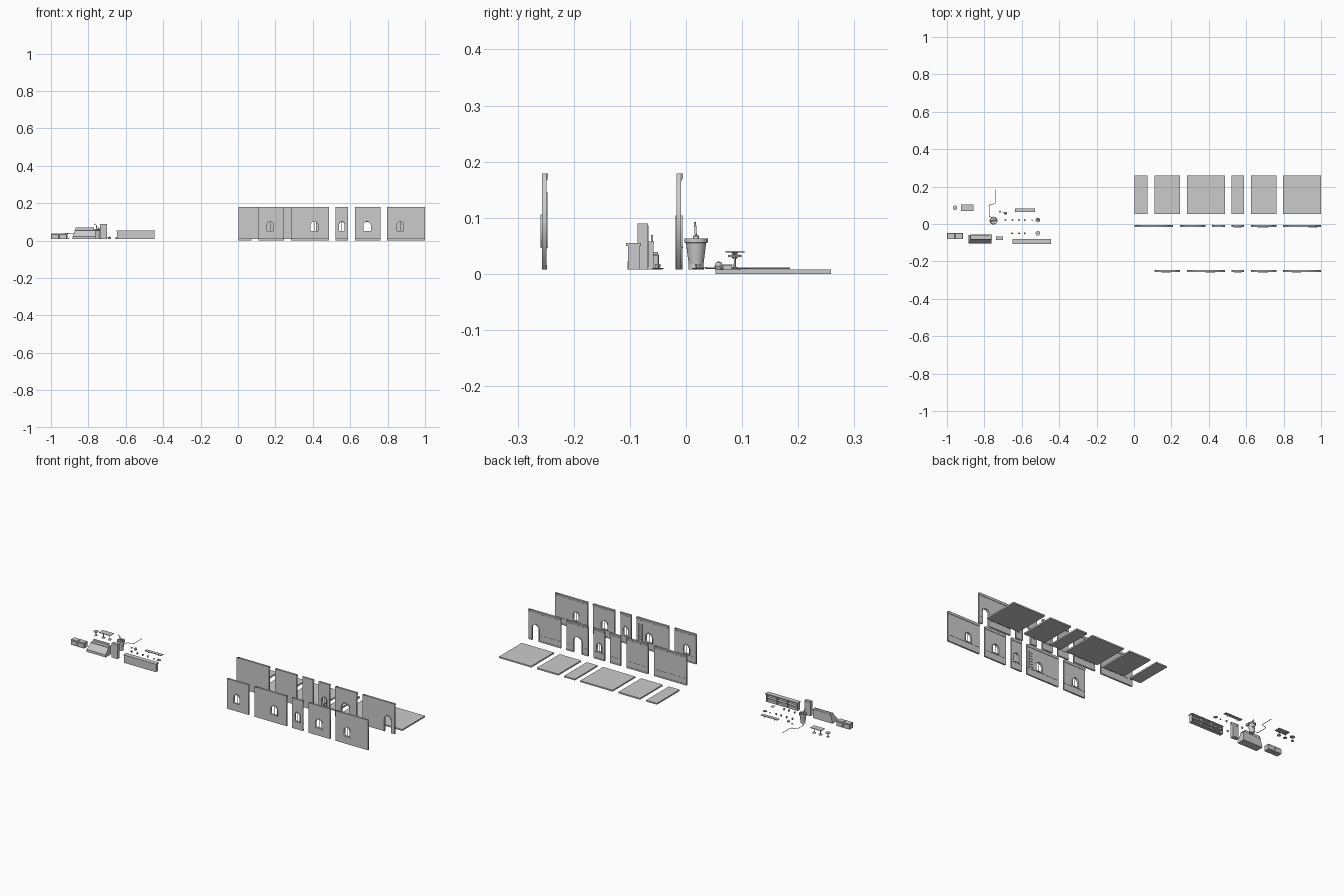
import bpy, bmesh, math
from mathutils import Vector

if "Cube" in bpy.data.objects:
    bpy.data.objects.remove(bpy.data.objects["Cube"])

Z0 = 0.008  # level the walls and props rest on


def mesh_obj(name, bm, smooth=False):
    bmesh.ops.recalc_face_normals(bm, faces=bm.faces)
    me = bpy.data.meshes.new(name)
    bm.to_mesh(me)
    bm.free()
    ob = bpy.data.objects.new(name, me)
    bpy.context.collection.objects.link(ob)
    if smooth:
        bpy.ops.object.select_all(action='DESELECT')
        ob.select_set(True)
        bpy.context.view_layer.objects.active = ob
        bpy.ops.object.shade_smooth_by_angle(angle=math.radians(35))
    return ob


def box(name, x0, x1, y0, y1, z0, z1):
    bm = bmesh.new()
    bmesh.ops.create_cube(bm, size=1)
    for v in bm.verts:
        v.co = ((x0 + x1) / 2 + v.co.x * (x1 - x0), (y0 + y1) / 2 + v.co.y * (y1 - y0),
                (z0 + z1) / 2 + v.co.z * (z1 - z0))
    return mesh_obj(name, bm)


def lathe(name, x, y, prof, n=20):
    bm = bmesh.new()
    vs = [bm.verts.new((r, 0, z)) for r, z in prof]
    es = [bm.edges.new(p) for p in zip(vs, vs[1:])]
    bmesh.ops.spin(bm, geom=vs + es, cent=(0, 0, 0), axis=(0, 0, 1), angle=2 * math.pi, steps=n)
    bmesh.ops.remove_doubles(bm, verts=bm.verts, dist=1e-5)
    bmesh.ops.translate(bm, verts=bm.verts, vec=(x, y, 0))
    return mesh_obj(name, bm, True)


def extrude_x(name, x0, x1, prof):
    # closed (y, z) profile swept along x
    bm = bmesh.new()
    f = bm.faces.new([bm.verts.new((x0, y, z)) for y, z in prof])
    r = bmesh.ops.extrude_face_region(bm, geom=[f])
    bmesh.ops.translate(bm, verts=[v for v in r['geom'] if isinstance(v, bmesh.types.BMVert)],
                        vec=(x1 - x0, 0, 0))
    return mesh_obj(name, bm)


def slab(name, loops, y0, y1):
    # upright panel from (x, z) loops; inner loops become holes
    cu = bpy.data.curves.new(name, 'CURVE')
    cu.dimensions, cu.fill_mode, cu.extrude = '2D', 'BOTH', (y1 - y0) / 2
    for pts in loops:
        s = cu.splines.new('POLY')
        s.points.add(len(pts) - 1)
        s.use_cyclic_u = True
        for p, (x, z) in zip(s.points, pts):
            p.co = (x, z, 0, 1)
    ob = bpy.data.objects.new(name, cu)
    bpy.context.collection.objects.link(ob)
    ob.rotation_euler = (math.pi / 2, 0, 0)
    ob.location.y = (y0 + y1) / 2
    bpy.ops.object.select_all(action='DESELECT')
    ob.select_set(True)
    bpy.context.view_layer.objects.active = ob
    bpy.ops.object.convert(target='MESH')
    return ob


def tube(name, pts, r):
    cu = bpy.data.curves.new(name, 'CURVE')
    cu.dimensions, cu.bevel_depth, cu.bevel_resolution, cu.use_fill_caps = '3D', r, 1, True
    s = cu.splines.new('POLY')
    s.points.add(len(pts) - 1)
    for p, c in zip(s.points, pts):
        p.co = (*c, 1)
    ob = bpy.data.objects.new(name, cu)
    bpy.context.collection.objects.link(ob)
    bpy.ops.object.select_all(action='DESELECT')
    ob.select_set(True)
    bpy.context.view_layer.objects.active = ob
    bpy.ops.object.convert(target='MESH')
    return ob


def arch(cx, w, z0, z1, n=10):
    # open arch path from bottom left, over the top, to bottom right
    r = w / 2
    return [(cx - r, z0)] + [(cx - r * math.cos(math.pi * i / n), z1 - r + r * math.sin(math.pi * i / n))
                             for i in range(n + 1)] + [(cx + r, z0)]


def wall(x0, x1, yf, opening=None):
    top, t = 0.179, 0.008
    yb = yf + t
    outer = [(x0, Z0), (x0, top), (x1, top), (x1, Z0)]
    gaps = [(x0, x1)]
    loops = [outer]
    if opening:
        kind, cx, w, h = opening
        fr = 0.004
        if kind == 'door':
            loops = [[(x0, Z0), (x0, top), (x1, top), (x1, Z0)] + arch(cx, w, Z0, h)[::-1]]
            frame = [arch(cx, w + 2 * fr, Z0, h + fr) + arch(cx, w, Z0, h)[::-1]]
            gaps = [(x0, cx - w / 2 - fr), (cx + w / 2 + fr, x1)]
        else:
            loops.append(arch(cx, w, 0.052, h))
            frame = [arch(cx, w + 2 * fr, 0.052 - fr, h + fr), arch(cx, w, 0.052, h)]
            box('window_mullion', cx - 0.001, cx + 0.001, yf + 0.003, yf + 0.005, 0.052, h)
            box('window_sill', cx - w / 2 - 0.006, cx + w / 2 + 0.006, yf - 0.002, yb + 0.003, 0.046, 0.049)
        slab('opening_frame', frame, yf - 0.002, yb + 0.002)
    slab('wall', loops, yf, yb)
    # skirting, dado rail and crown moulding
    for a, b in gaps:
        box('skirting', a, b, yb, yb + 0.0015, Z0, Z0 + 0.008)
        box('dado_rail', a, b, yb, yb + 0.0012, 0.044, 0.047)
    extrude_x('crown_moulding', x0, x1, [(yb, 0.166), (yb + 0.0015, 0.167), (yb + 0.0035, 0.174),
                                         (yb + 0.0035, top), (yb, top)])


# floor tiles
SHARED = [(0.521, 0.589), (0.625, 0.761), (0.796, 1.0)]
for a, b in [(0.003, 0.071), (0.11, 0.246), (0.283, 0.487)] + SHARED:
    box('floor_tile', a, b, 0.053, 0.258, 0, 0.008)

# back row of walls: plain pieces and doorways
openings = [('window', 0.555, 0.028, 0.1), ('door', 0.69, 0.052, 0.1), ('door', 0.957, 0.042, 0.1)]
for (a, b), o in zip([(0.003, 0.208), (0.246, 0.382), (0.418, 0.486)] + SHARED, [None] * 3 + openings):
    wall(a, b, -0.0165, o)
# front row of walls: windows
front = [(0.11, 0.246), (0.283, 0.487)] + SHARED
for (a, b), c, w in zip(front, [0.172, 0.408, 0.555, 0.69, 0.868], [0.036, 0.04, 0.03, 0.04, 0.036]):
    wall(a, b, -0.257, ('window', c, w, 0.102))
# small wall shelves
for i in range(6):
    box('wall_rung', 0.45, 0.474, -0.249, -0.2465, 0.055 + i * 0.016, 0.058 + i * 0.016)
for x in (0.45, 0.472):
    box('wall_rung_side', x, x + 0.002, -0.249, -0.247, 0.05, 0.146)

# padded bench in two halves
for x in (-1.0, -0.957):
    b = box('bench_section', x, x + 0.0425, -0.081, -0.048, Z0, 0.035)
    b.modifiers.new('round', 'BEVEL').width = 0.002
    box('bench_cushion', x + 0.002, x + 0.041, -0.079, -0.05, 0.035, 0.039)

# display case with leaning front
case = extrude_x('display_case', -0.884, -0.762, [(-0.104, Z0), (-0.104, 0.022), (-0.08, 0.055),
                                                  (-0.058, 0.055), (-0.058, Z0)])
for v in case.data.vertices:
    if v.co.x < -0.8 and v.co.z > 0.05:
        v.co.x += 0.012
box('display_top', -0.873, -0.76, -0.082, -0.057, 0.055, 0.058)
box('display_back_ledge', -0.87, -0.77, -0.062, -0.059, 0.058, 0.069)

# tall cabinet
box('cabinet', -0.738, -0.7, -0.086, -0.068, Z0, 0.09)
box('cabinet_door', -0.735, -0.703, -0.068, -0.0665, 0.012, 0.086)

# long counter with open shelves at the back
cx0, cx1, cy0, cy1 = -0.647, -0.446, -0.103, -0.083
box('counter_front', cx0, cx1, cy0, cy0 + 0.003, Z0, 0.05)
for i in range(4):
    x = cx0 + i * (cx1 - cx0 - 0.003) / 3
    box('counter_divider', x, x + 0.003, cy0, cy1, Z0, 0.05)
for z in (Z0, 0.028):
    box('counter_shelf', cx0, cx1, cy0, cy1, z, z + 0.003)
box('counter_top', cx0 - 0.002, cx1 + 0.002, -0.107, -0.08, 0.05, 0.055)

# pedestal table and stool


def pedestal(name, x, y, r, h):
    lathe(name, x, y, [(0, Z0), (r, Z0), (r, Z0 + 0.002), (0.002, Z0 + 0.005), (0.0016, h - 0.004), (0.006, h), (0, h)])


for x in (-0.91, -0.87):
    pedestal('table_leg', x, 0.087, 0.01, 0.038)
box('table_top', -0.926, -0.857, 0.07, 0.104, 0.038, 0.041)
pedestal('stool_leg', -0.957, 0.087, 0.008, 0.03)
lathe('stool_seat', -0.957, 0.087, [(0, 0.03), (0.012, 0.03), (0.012, 0.034), (0, 0.0345)])

# tapered bucket with rim, spout and upright handle
bx, by = -0.751, 0.018
lathe('bucket', bx, by, [(0, Z0), (0.012, Z0), (0.018, 0.055), (0.021, 0.056), (0.021, 0.063),
                         (0.018, 0.063), (0.017, 0.058), (0, 0.058)], 24)
lathe('bucket_foot', bx, by, [(0, Z0), (0.014, Z0), (0.013, 0.02), (0, 0.02)], 24)
tube('handle', [(bx - 0.004, by, 0.058), (bx - 0.006, by - 0.001, 0.08), (bx - 0.012, by - 0.002, 0.091),
                (bx - 0.016, by - 0.002, 0.084)], 0.002)
lathe('bucket_knob', bx + 0.004, by, [(0, 0.058), (0.006, 0.058), (0.005, 0.068), (0, 0.07)], 12)
# hose lying on the ground
tube('hose', [(bx - 0.002, by + 0.016, 0.011), (-0.774, 0.04, 0.01), (-0.774, 0.095, 0.01), (-0.769, 0.105, 0.01),
              (-0.744, 0.108, 0.01), (-0.738, 0.116, 0.01), (-0.738, 0.185, 0.01)], 0.0015)

# loose wall shelf with brackets
box('loose_shelf', -0.635, -0.529, 0.064, 0.083, 0.014, 0.017)
for x in (-0.615, -0.552):
    box('shelf_bracket', x, x + 0.003, 0.066, 0.082, Z0, 0.014)

# teapot, cups and plates
lathe('teapot', -0.687, 0.058, [(0, Z0), (0.005, Z0), (0.0075, 0.014), (0.005, 0.02), (0.001, 0.022), (0, 0.024)], 14)
tube('teapot_spout', [(-0.693, 0.06, 0.013), (-0.699, 0.062, 0.016), (-0.701, 0.063, 0.02)], 0.0012)
lathe('saucer', -0.717, 0.066, [(0, Z0), (0.003, Z0), (0.006, 0.011), (0, 0.01)], 14)
for x, y in [(-0.687, 0.021), (-0.65, 0.021), (-0.615, 0.021), (-0.584, 0.021),
             (-0.652, -0.05), (-0.615, -0.05), (-0.584, -0.05)]:
    lathe('cup', x, y, [(0, Z0), (0.0035, Z0), (0.005, 0.018), (0.0043, 0.018), (0.003, 0.01), (0, 0.01)], 12)
    tube('cup_handle', [(x + 0.004, y, 0.016), (x + 0.007, y, 0.015), (x + 0.007, y, 0.012), (x + 0.004, y, 0.011)], 0.0006)
for y in (0.021, -0.05):
    lathe('plate', -0.514, y, [(0, Z0), (0.007, Z0), (0.012, 0.011), (0.007, 0.0095), (0, 0.0095)], 20)
for x, h in ((-0.518, 0.018), (-0.51, 0.015)):
    lathe('pastry', x, 0.022, [(0, 0.0095), (0.004, 0.0095), (0.0045, h - 0.003), (0.003, h), (0, h)], 10)
lathe('pastry', -0.545, 0.021, [(0, Z0), (0.004, Z0), (0.004, 0.012), (0, 0.014)], 10)
